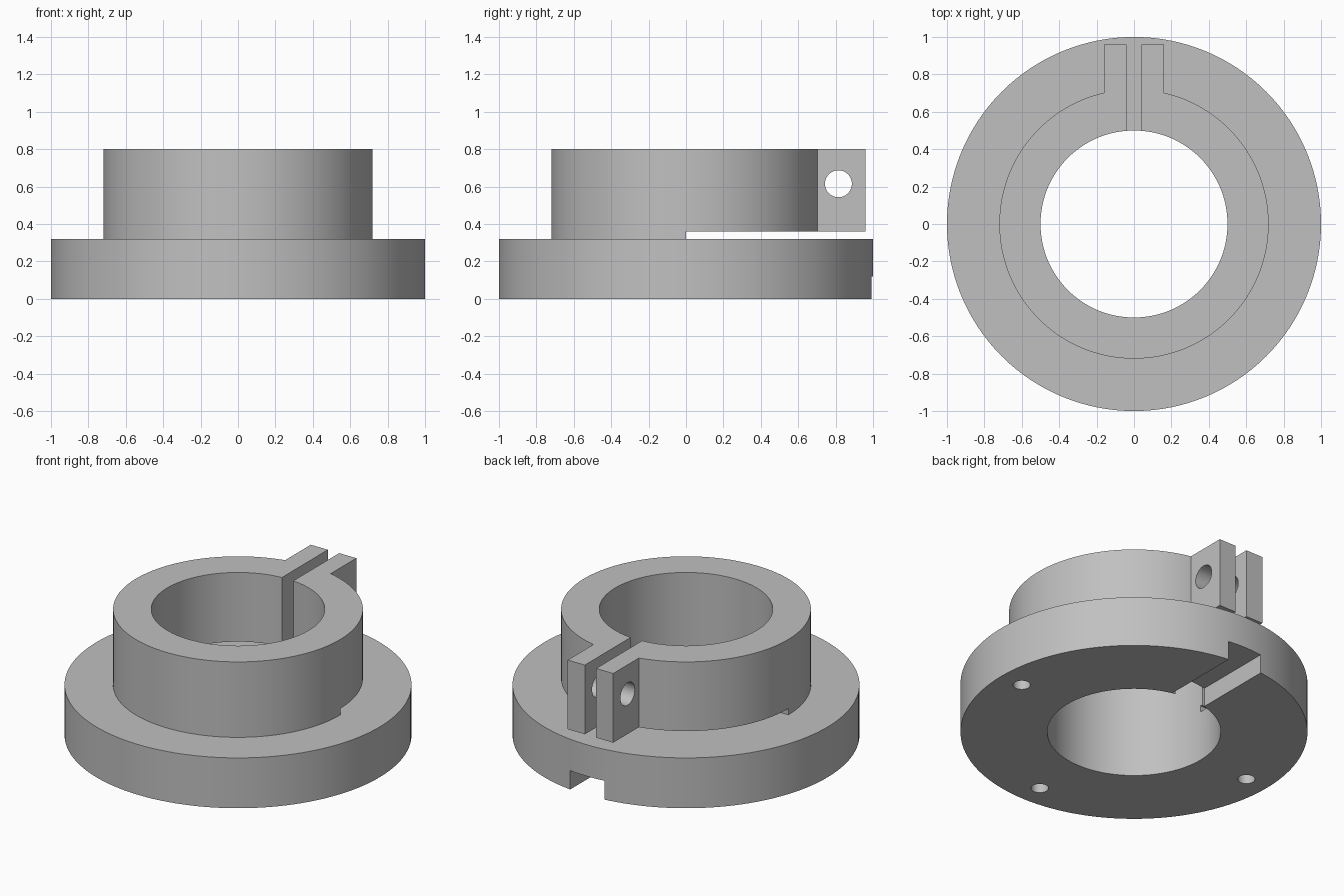
import bpy
import bmesh
import math
from mathutils import Matrix, Vector

if "Cube" in bpy.data.objects:
    bpy.data.objects.remove(bpy.data.objects["Cube"], do_unlink=True)

metal = bpy.data.materials.new("plain_grey_metal")
metal.use_nodes = True
GREY = (0.53, 0.53, 0.53, 1.0)
metal.diffuse_color = GREY
metal.node_tree.nodes["Principled BSDF"].inputs["Base Color"].default_value = GREY


def finish(name, bm):
    bmesh.ops.recalc_face_normals(bm, faces=bm.faces)
    mesh = bpy.data.meshes.new(name)
    bm.to_mesh(mesh)
    bm.free()
    mesh.materials.append(metal)
    obj = bpy.data.objects.new(name, mesh)
    bpy.context.collection.objects.link(obj)
    return obj


def box(name, low, high):
    low, high = Vector(low), Vector(high)
    bm = bmesh.new()
    bmesh.ops.create_cube(bm, size=1)
    for v in bm.verts:
        v.co = (low + high) / 2 + v.co * (high - low)
    return finish(name, bm)


def cylinder(name, radius, depth, centre, axis="Z", sides=32):
    turn = Matrix.Rotation(math.pi / 2, 4, "Y") if axis == "X" else Matrix()
    bm = bmesh.new()
    bmesh.ops.create_cone(bm, cap_ends=True, segments=sides, radius1=radius,
                          radius2=radius, depth=depth,
                          matrix=Matrix.Translation(centre) @ turn)
    return finish(name, bm)


def lathe(name, profile, sides=128):
    bm = bmesh.new()
    rings = []
    for i in range(sides):
        a = 2 * math.pi * i / sides
        rings.append([bm.verts.new((r * math.cos(a), r * math.sin(a), z))
                      for r, z in profile])
    n = len(profile)
    for i in range(sides):
        here, after = rings[i], rings[(i + 1) % sides]
        for j in range(n):
            k = (j + 1) % n
            bm.faces.new((here[j], after[j], after[k], here[k]))
    return finish(name, bm)


def combine(target, tool, operation):
    mod = target.modifiers.new(operation.lower(), "BOOLEAN")
    mod.operation = operation
    mod.solver = "EXACT"
    mod.object = tool
    bpy.context.view_layer.objects.active = target
    bpy.ops.object.modifier_apply(modifier=mod.name)
    bpy.data.objects.remove(tool, do_unlink=True)


# Flange and hub turned as one stepped ring
FLANGE_TOP, HUB_TOP = 0.32, 0.8
body = lathe("flanged_clamp_hub", [(0.5, 0), (1, 0), (1, FLANGE_TOP),
                                   (0.72, FLANGE_TOP), (0.72, HUB_TOP), (0.5, HUB_TOP)])

# Clamp ears, joined to the hub before the splits are cut
combine(body, box("clamp_ears", (-0.16, 0.6, 0.34), (0.16, 0.96, HUB_TOP)), "UNION")

cutters = [
    # Horizontal split under the back half of the clamp
    box("horizontal_split", (-1.2, 0, FLANGE_TOP), (1.2, 1.2, 0.36)),
    # Vertical split between the ears
    box("vertical_split", (-0.04, 0.3, 0.34), (0.04, 1.2, 1)),
    # Bolt hole through both ears
    cylinder("bolt_hole", 0.072, 0.6, (0, 0.815, 0.615), "X"),
    # Keyway across the underside of the flange
    box("keyway", (-0.12, 0.49, -0.2), (0.12, 1.2, 0.12)),
]
# Blind mounting holes in the underside
for x, y in ((0.845, 0), (0, -0.845), (-0.845, 0)):
    cutters.append(cylinder("mounting_hole", 0.05, 0.4, (x, y, 0)))
for cutter in cutters:
    combine(body, cutter, "DIFFERENCE")

bpy.ops.object.select_all(action="DESELECT")
body.select_set(True)
bpy.context.view_layer.objects.active = body
bpy.ops.object.shade_smooth_by_angle(angle=math.radians(30))
